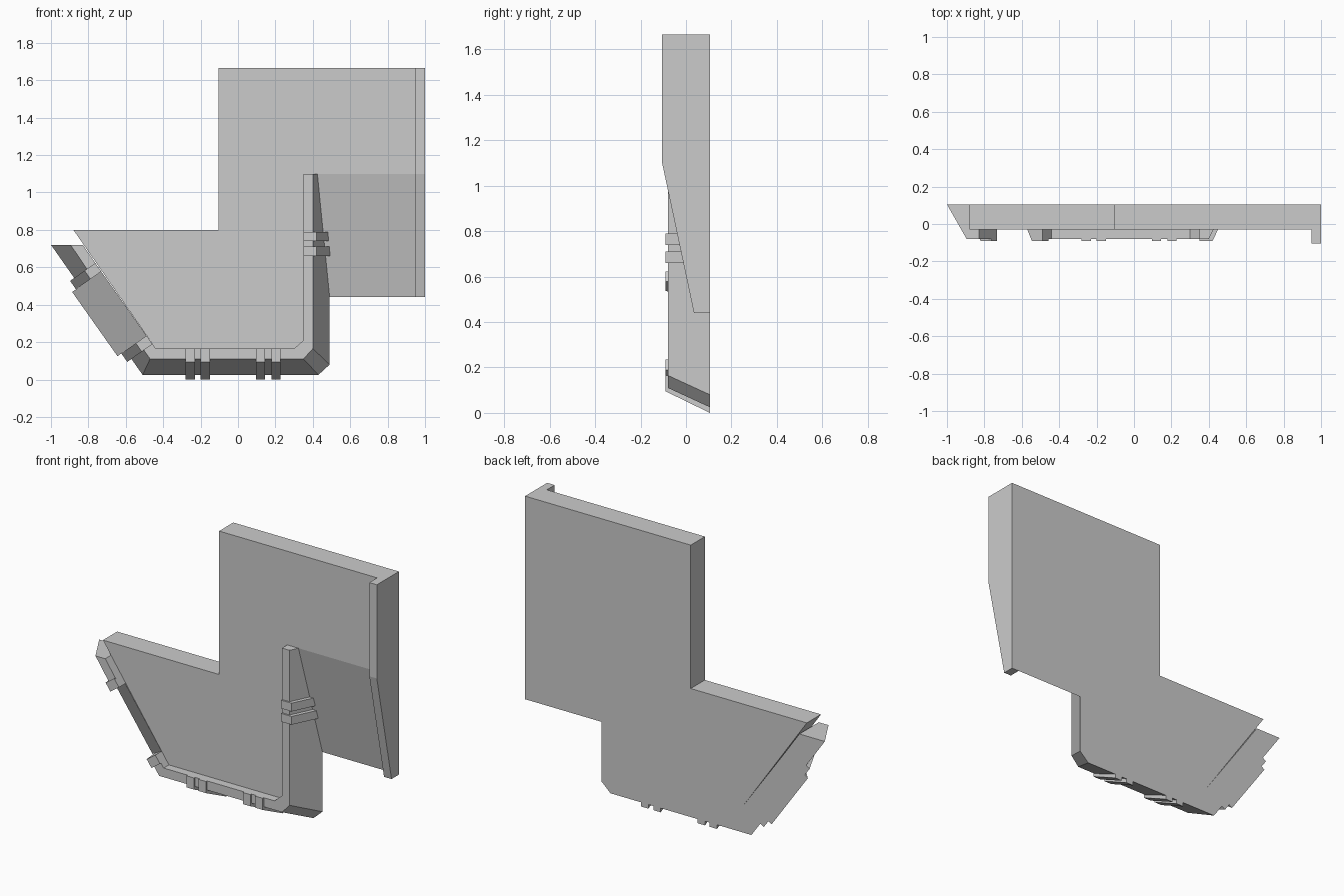
import bpy, bmesh
from mathutils import Vector

if "Cube" in bpy.data.objects:
    bpy.data.objects.remove(bpy.data.objects["Cube"])

BACK, FACE, RIM, CLAMP = 0.105, -0.03, -0.08, -0.09


def loft(name, rings):
    """Skin a series of equal-sized point rings and cap both ends."""
    bm = bmesh.new()
    vs = [[bm.verts.new(p) for p in r] for r in rings]
    n = len(vs[0])
    for a, b in zip(vs, vs[1:]):
        for i in range(n):
            j = (i + 1) % n
            bm.faces.new((a[i], a[j], b[j], b[i]))
    bm.faces.new(vs[0])
    bm.faces.new(vs[-1])
    bmesh.ops.recalc_face_normals(bm, faces=bm.faces)
    me = bpy.data.meshes.new(name)
    bm.to_mesh(me)
    bm.free()
    ob = bpy.data.objects.new(name, me)
    bpy.context.collection.objects.link(ob)
    return ob


def prism_x(name, yz, x0, x1):
    return loft(name, [[(x, y, z) for y, z in yz] for x in (x0, x1)])


def rim_ring(inner, front, back):
    return [(inner[0], RIM, inner[1]), (front[0], RIM, front[1]),
            (back[0], BACK, back[1]), (inner[0], BACK, inner[1])]


def edge_prism(name, origin, along, out, t0, t1, section):
    """Extrude an (outward, y) section along one edge of the panel."""
    rings = []
    for t in (t0, t1):
        base = Vector(origin) + Vector(along) * t
        rings.append([(base.x + out[0] * n, y, base.y + out[1] * n) for n, y in section])
    return loft(name, rings)


# Main stepped panel
outline = [(-.88, .80), (-.44, .165), (.30, .165), (.35, .21), (.35, 1.1),
           (1, 1.1), (1, 1.665), (-.105, 1.665), (-.105, .80)]
loft("main_panel", [[(x, y, z) for x, z in outline] for y in (FACE, BACK)])

# Tapering lower right panel and its side flange
prism_x("tapered_panel", [(FACE, 1.1), (BACK, 1.1), (BACK, .44)], .36, 1)
prism_x("side_flange", [(-.105, 1.665), (BACK, 1.665), (BACK, .44),
                        (.035, .44), (-.105, 1.1)], .95, 1)

# Left slanted edge frame
origin, up, out = (-.44, .165), (-.577, .817), (-.817, -.577)


def left(t, n):
    return (origin[0] + up[0] * t + out[0] * n, origin[1] + up[1] * t + out[1] * n)


# Flared rim: right side, chamfered corner, bottom, start of left side
loft("main_rim", [
    rim_ring((.35, 1.1), (.40, 1.1), (.49, 1.1)),
    rim_ring((.35, .21), (.40, .165), (.49, .08)),
    rim_ring((.30, .165), (.35, .11), (.43, .025)),
    rim_ring((-.44, .165), (-.47, .11), (-.51, .025)),
    rim_ring(left(.085, 0), left(.085, .056), left(.085, .138))])

# Upper left rim, cut level at the top
loft("upper_left_rim", [
    rim_ring(left(.505, 0), left(.505, .056), left(.505, .138)),
    rim_ring((-.83, .72), (-.895, .72), (-1, .72))])

# Sloped ramp filling the gap in the left rim
edge_prism("left_ramp", origin, up, out, .085, .505,
           [(0, FACE), (.19, BACK), (0, BACK)])

# Clamps wrapping the rim
clamp = [(0, CLAMP), (.07, CLAMP), (.165, BACK), (0, BACK)]
for i, t in enumerate((.03, .505)):
    edge_prism(f"left_clamp_{i}", origin, up, out, t, t + .055, clamp)
for i, x in enumerate((-.28, -.20, .095, .178)):
    edge_prism(f"bottom_clamp_{i}", (0, .165), (1, 0), (0, -1), x, x + .05, clamp)
for i, z in enumerate((.66, .74)):
    edge_prism(f"right_clamp_{i}", (.35, 0), (0, 1), (1, 0), z, z + .05, clamp)
